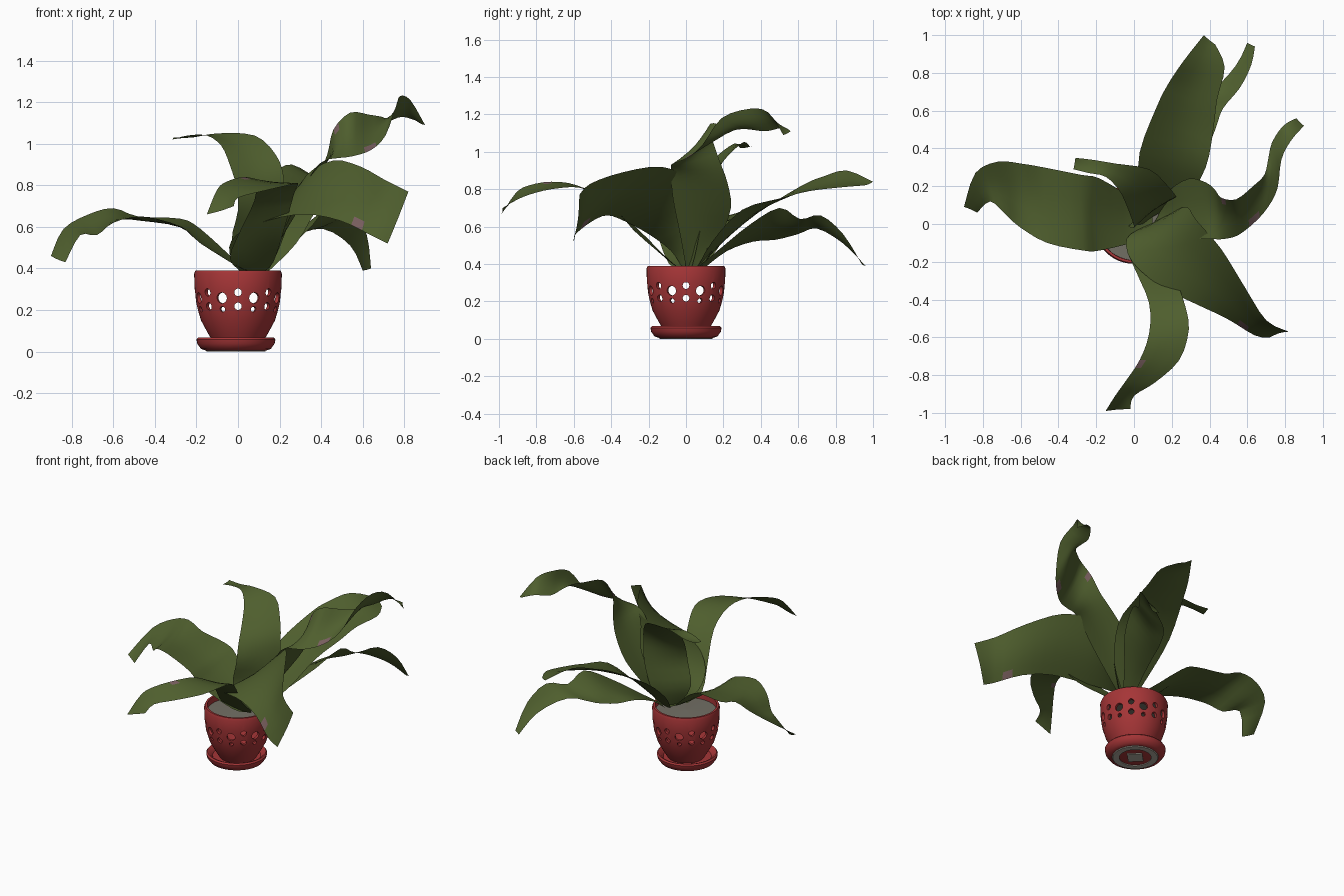
import bpy, bmesh, math
from mathutils import Vector, Matrix

if "Cube" in bpy.data.objects:
    bpy.data.objects.remove(bpy.data.objects["Cube"])


def material(name, rgb):
    mat = bpy.data.materials.new(name)
    mat.use_nodes = True
    colour = (*rgb, 1)
    mat.diffuse_color = colour
    mat.node_tree.nodes["Principled BSDF"].inputs["Base Color"].default_value = colour
    return mat


GREEN = material("leaf green", (0.078, 0.113, 0.027))
MAUVE = material("leaf blemish mauve", (0.185, 0.11, 0.11))
RED = material("glazed red", (0.38, 0.036, 0.038))
SOIL = material("dry soil grey", (0.17, 0.16, 0.13))
CLAY = material("unglazed clay grey", (0.42, 0.4, 0.34))


def make_object(name, bm, *mats):
    mesh = bpy.data.meshes.new(name)
    bm.to_mesh(mesh)
    bm.free()
    obj = bpy.data.objects.new(name, mesh)
    bpy.context.collection.objects.link(obj)
    for mat in mats:
        mesh.materials.append(mat)
    return obj


def activate(obj):
    bpy.ops.object.select_all(action="DESELECT")
    obj.select_set(True)
    bpy.context.view_layer.objects.active = obj


def smooth(obj, degrees):
    activate(obj)
    bpy.ops.object.shade_smooth_by_angle(angle=math.radians(degrees))


def lathe(name, profile, mat, segments=48, x=0.0):
    """Spin a profile of (radius, height) points about the vertical axis."""
    bm = bmesh.new()
    verts = [bm.verts.new((r, 0, z)) for r, z in profile]
    edges = [bm.edges.new(pair) for pair in zip(verts, verts[1:])]
    bmesh.ops.spin(bm, geom=verts + edges, cent=(0, 0, 0), axis=(0, 0, 1),
                   angle=math.tau, steps=segments)
    bmesh.ops.remove_doubles(bm, verts=bm.verts, dist=0.0005)
    bmesh.ops.recalc_face_normals(bm, faces=bm.faces)
    bmesh.ops.translate(bm, verts=bm.verts, vec=(x, 0, 0))
    return make_object(name, bm, mat)


def catmull(a, b, c, d, t):
    return b + 0.5 * t * ((c - a) + t * ((2 * a - 5 * b + 4 * c - d)
                                         + t * (3 * (b - c) + d - a)))


def leaf(name, rows, spots=(), sag=0.05, across=6, steps=3):
    """Loft a blade between two edge rails, given in hundredths, with a sunken midrib."""
    left = [Vector(r[:3]) / 100 for r in rows]
    right = [Vector(r[3:]) / 100 for r in rows]

    def sample(rail):
        pts = [rail[0]] + rail + [rail[-1]]
        out = [catmull(*pts[i:i + 4], s / steps)
               for i in range(len(rail) - 1) for s in range(steps)]
        return out + [rail[-1]]

    left, right = sample(left), sample(right)
    mids = [(a + b) / 2 for a, b in zip(left, right)]
    bm = bmesh.new()
    grid = []
    for i, (a, b) in enumerate(zip(left, right)):
        along = mids[min(i + 1, len(mids) - 1)] - mids[max(i - 1, 0)]
        normal = (b - a).cross(along).normalized()
        depth = sag * (b - a).length
        row = []
        for j in range(across + 1):
            t = j / across
            dip = depth * (1 - abs(2 * t - 1) ** 1.5)
            row.append(bm.verts.new(a.lerp(b, t) - normal * dip))
        grid.append(row)
    for lower, upper in zip(grid, grid[1:]):
        for j in range(across):
            face = bm.faces.new((lower[j], lower[j + 1], upper[j + 1], upper[j]))
            centre = face.calc_center_median()
            face.material_index = int(any(
                (centre - Vector(s) / 100).length < 0.035 for s in spots))
    smooth(make_object(name, bm, GREEN, MAUVE), 50)


# Pot shell, open at the top
pot = lathe("pot", [(0, 0.04), (0.115, 0.04), (0.143, 0.085), (0.178, 0.15), (0.199, 0.22),
                    (0.209, 0.3), (0.211, 0.375), (0.205, 0.39), (0.192, 0.39),
                    (0.19, 0.3), (0.181, 0.22), (0.16, 0.15), (0.12, 0.07), (0, 0.06)], RED)

# Ring of round piercings, repeated eight times so that opposite holes line up
bm = bmesh.new()
for k in range(8):
    for offset, height, radius in ((0, 0.258, 0.026), (0, 0.204, 0.013),
                                   (22.5, 0.285, 0.018), (22.5, 0.218, 0.018)):
        turn = Matrix.Rotation(math.radians(22.5 + 45 * k + offset), 4, "Z")
        place = Matrix.Translation((0.2, 0, height)) @ Matrix.Rotation(math.pi / 2, 4, "Y")
        bmesh.ops.create_cone(bm, cap_ends=True, segments=14, radius1=radius,
                              radius2=radius, depth=0.1, matrix=turn @ place)
cutter = make_object("pot_hole_cutter", bm)
cutter.hide_render = True
pierce = pot.modifiers.new("Piercings", "BOOLEAN")
pierce.operation = "DIFFERENCE"
pierce.solver = "EXACT"
pierce.object = cutter
activate(pot)
bpy.ops.object.modifier_apply(modifier=pierce.name)
bpy.data.objects.remove(cutter)
smooth(pot, 40)

# Saucer
saucer = lathe("saucer", [(0, 0.005), (0.145, 0.005), (0.168, 0.013), (0.186, 0.038),
                          (0.19, 0.058), (0.182, 0.068), (0.17, 0.064), (0.15, 0.04),
                          (0, 0.04)], RED, x=-0.01)
smooth(saucer, 40)

# Unglazed foot ring and square pad beneath the saucer
lathe("saucer_foot_ring", [(0.1, 0.006), (0.1, 0), (0.14, 0), (0.145, 0.006),
                           (0.1, 0.006)], CLAY, 32, -0.01)
bm = bmesh.new()
bmesh.ops.create_cube(bm, size=1, matrix=Matrix.Translation((-0.01, 0, 0.003))
                      @ Matrix.Rotation(math.pi / 4, 4, "Z")
                      @ Matrix.Diagonal((0.095, 0.095, 0.006, 1)))
make_object("saucer_foot_pad", bm, CLAY)

# Soil surface
lathe("soil", [(0, 0.355), (0.191, 0.35), (0.19, 0.335), (0, 0.335)], SOIL)

# Seven arching leaves
leaf("right_side_leaf", [
    (10, -4, 38, 10, 6, 38), (2, -9, 40, 0, 13, 43), (-18, -14, 52, -18, 24, 59),
    (-27, -14, 60, -28, 26, 64), (-46, -10, 65, -48, 30, 65), (-60, -2, 62, -60, 32, 69),
    (-68, 5, 56, -72, 33, 66), (-76, 12, 56, -84, 27, 59), (-83, 6, 43, -90, 9, 46)])

leaf("front_leaf", [
    (2, -4, 38, 12, -4, 38), (-4, -12, 45, 17, -10, 43), (1, -25, 58, 22, -28, 58),
    (8, -42, 73, 27, -43, 76), (8, -58, 82, 29, -56, 81), (3, -72, 84, 24, -72, 80),
    (-5, -84, 82, 11, -84, 77), (-10, -91, 78, 0, -91, 74), (-15, -99, 66, -2, -98, 70)],
    spots=[(2, -72, 84)], sag=-0.03)

leaf("front_left_leaf", [
    (4, -2, 38, 14, 3, 38), (-4, -8, 47, 20, 6, 50), (-1, -20, 56, 28, 9, 72),
    (14, -33, 63, 33, 2, 85), (32, -42, 66, 46, -13, 92), (49, -50, 63, 59, -34, 89),
    (64, -59, 56, 70, -51, 83), (72, -60, 52, 82, -57, 77)],
    spots=[(56, -55, 59)], sag=-0.03)

leaf("back_leaf", [
    (14, 6, 38, 6, 8, 38), (28, 14, 52, 3, 18, 50), (38, 30, 69, 3, 38, 67),
    (42, 50, 75, 12, 62, 82), (44, 66, 79, 18, 74, 87), (48, 83, 81, 26, 86, 90),
    (43, 95, 82, 37, 100, 84)], sag=-0.06)

leaf("drooping_back_leaf", [
    (8, 10, 38, 14, 6, 38), (10, 22, 47, 23, 18, 48), (14, 36, 52, 36, 34, 61),
    (19, 48, 53, 43, 50, 70), (26, 60, 56, 47, 61, 64), (41, 70, 59, 56, 72, 66),
    (54, 84, 51, 62, 84, 56), (60, 96, 39, 64, 94, 40)])

leaf("tall_left_leaf", [
    (10, 0, 38, 14, 8, 38), (20, -3, 55, 19, 18, 54), (30, -7, 75, 29, 24, 70),
    (37, -8, 88, 38, 22, 84), (42, -8, 92, 43, 18, 95), (47, -8, 93, 46, 14, 107),
    (55, -6, 94, 54, 13, 115), (64, 1, 97, 63, 20, 114), (71, 9, 104, 69, 26, 113),
    (76, 19, 118, 71, 34, 112), (78, 34, 123, 73, 43, 111), (83, 44, 121, 79, 52, 113),
    (90, 52, 109, 86, 56, 111)], spots=[(48, 12, 107), (63, 2, 98)], sag=-0.06)

leaf("tall_back_leaf", [
    (5, 0, 38, 14, 6, 38), (-3, -1, 52, 18, 12, 50), (0, -2, 68, 22, 14, 68),
    (-1, 2, 80, 22, 15, 84), (-4, 10, 90, 18, 20, 95), (-8, 18, 99, 8, 29, 104),
    (-15, 25, 104, -10, 32, 105), (-24, 27, 104, -22, 34, 103),
    (-32, 29, 102, -31, 35, 103)])
